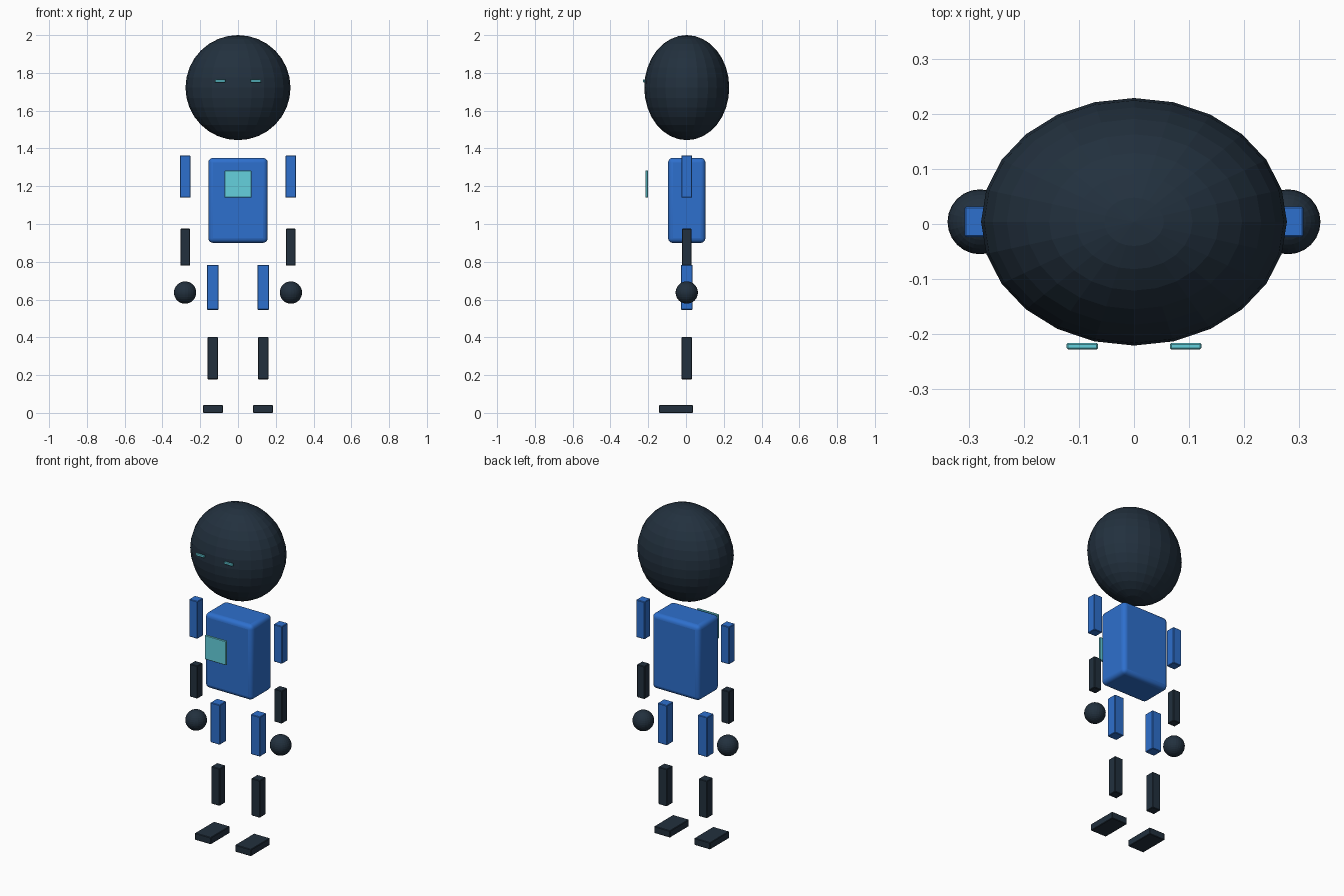
import bpy

if "Cube" in bpy.data.objects:
    bpy.data.objects.remove(bpy.data.objects["Cube"])

CY = 0.004  # body centre line in y


def material(name, rgb):
    m = bpy.data.materials.new(name)
    m.diffuse_color = (*rgb, 1)
    m.use_nodes = True
    m.node_tree.nodes["Principled BSDF"].inputs["Base Color"].default_value = m.diffuse_color
    return m


BLUE = material("blue", (0.027, 0.16, 0.61))
DARK = material("dark", (0.016, 0.03, 0.048))
CYAN = material("cyan", (0.13, 0.64, 0.73))


def finish(ob, name, mat):
    ob.name = name
    ob.data.materials.append(mat)
    return ob


def box(name, x, y, z, mat, bevel=0.003, segments=1):
    """Bevelled box from (min, max) ranges."""
    ranges = (x, y, z)
    bpy.ops.mesh.primitive_cube_add(size=1, location=[(a + b) / 2 for a, b in ranges])
    ob = finish(bpy.context.object, name, mat)
    ob.scale = [b - a for a, b in ranges]
    bpy.ops.object.transform_apply(location=False, rotation=False, scale=True)
    mod = ob.modifiers.new("bevel", "BEVEL")
    mod.width = bevel
    mod.segments = segments
    return ob


def ball(name, centre, radii, mat, segs, rings):
    bpy.ops.mesh.primitive_uv_sphere_add(segments=segs, ring_count=rings, radius=1, location=centre)
    ob = finish(bpy.context.object, name, mat)
    ob.scale = radii
    bpy.ops.object.transform_apply(location=False, rotation=False, scale=True)
    return ob


# Head, torso and chest panel
ball("head", (0, CY, 1.722), (0.278, 0.225, 0.278), DARK, 24, 16)
torso = box("torso", (-0.157, 0.157), (CY - 0.099, CY + 0.099), (0.90, 1.35), BLUE, 0.025, 4)
bpy.ops.object.shade_smooth_by_angle()
box("chest_panel", (-0.071, 0.071), (-0.214, -0.201), (1.139, 1.284), CYAN)

# Straight limb segments: name, centre x, half width, z range, material
limbs = [
    ("upper_arm", 0.280, 0.028, (1.139, 1.363), BLUE),
    ("forearm", 0.280, 0.025, (0.779, 0.975), DARK),
    ("thigh", 0.133, 0.031, (0.546, 0.784), BLUE),
    ("shin", 0.133, 0.028, (0.178, 0.401), DARK),
]

for side, s in (("left", 1), ("right", -1)):
    for name, x, h, z, mat in limbs:
        box(f"{side}_{name}", (s * x - h, s * x + h), (CY - h, CY + h), z, mat)
    # Hands, feet and eyes
    ball(f"{side}_hand", (s * 0.280, CY, 0.637), (0.059,) * 3, DARK, 24, 16)
    box(f"{side}_foot", (s * 0.133 - 0.053, s * 0.133 + 0.053), (-0.143, 0.037), (0, 0.041), DARK)
    box(f"{side}_eye", (s * 0.094 - 0.029, s * 0.094 + 0.029), (-0.228, -0.216), (1.75, 1.766), CYAN)
